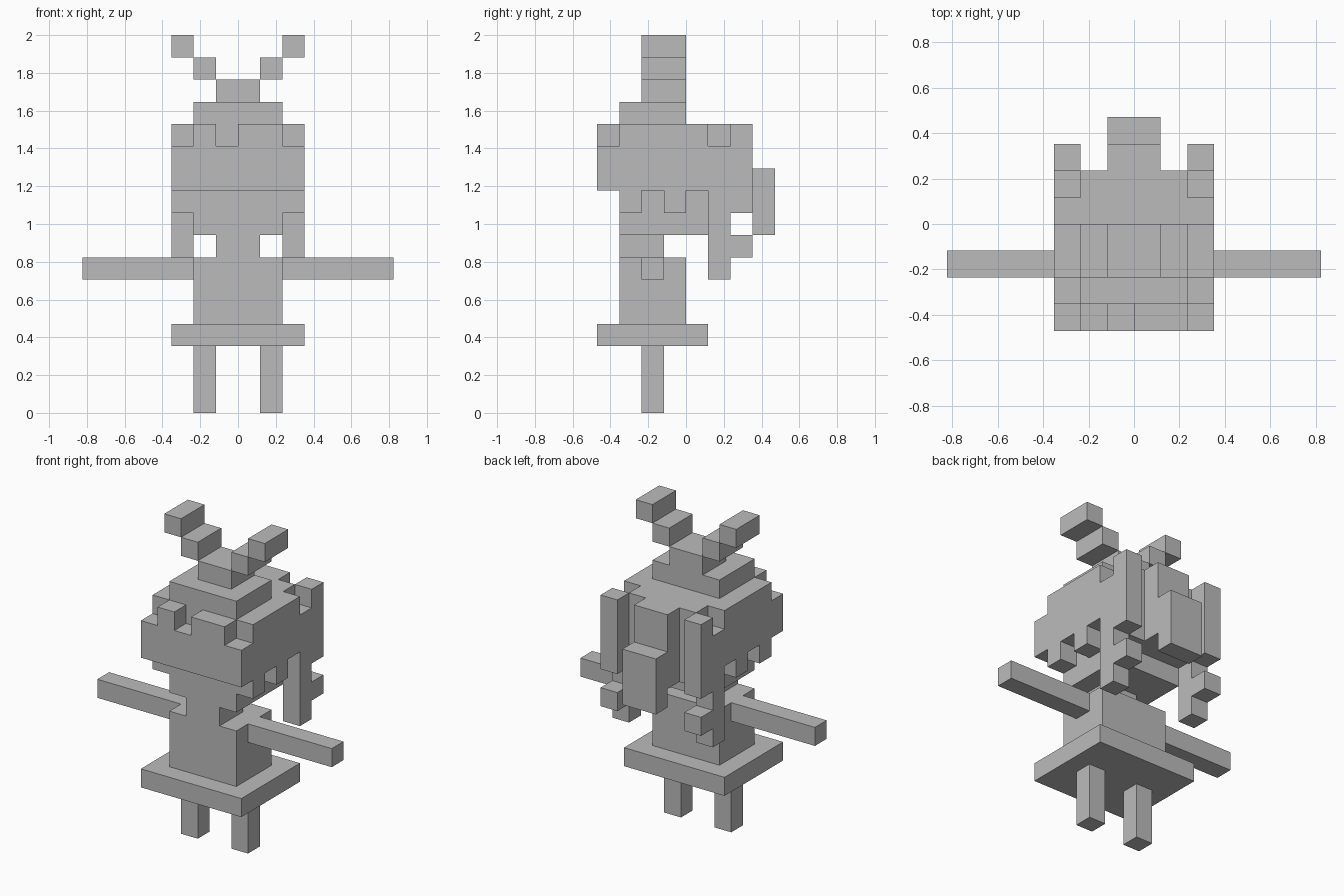
import bpy
import bmesh

cube = bpy.data.objects.get("Cube")
if cube:
    bpy.data.objects.remove(cube, do_unlink=True)

U = 2 / 17  # one block of the figure

grey = bpy.data.materials.new("plain grey")
grey.use_nodes = True
grey.diffuse_color = (0.5, 0.5, 0.5, 1)
grey.node_tree.nodes["Principled BSDF"].inputs["Base Color"].default_value = (0.5, 0.5, 0.5, 1)


def part(name, *blocks, mirror=False):
    """Make one object from blocks given as (x range, y range, z range) in units."""
    bm = bmesh.new()
    for ranges in blocks:
        corners = bmesh.ops.create_cube(bm, size=1)["verts"]
        for v in corners:
            v.co = [U * (lo + (hi - lo) * (c + 0.5)) for c, (lo, hi) in zip(v.co, ranges)]
    mesh = bpy.data.meshes.new(name)
    bm.to_mesh(mesh)
    bm.free()
    mesh.materials.append(grey)
    obj = bpy.data.objects.new(name, mesh)
    bpy.context.collection.objects.link(obj)
    if mirror:
        obj.modifiers.new("both sides", "MIRROR").use_mirror_merge = False
    return obj


# Lower body
part("legs", ((1, 2), (-2, -1), (0, 3)), mirror=True)
part("skirt", ((-3, 3), (-4, 1), (3, 4)))
part("torso", ((-2, 2), (-3, 0), (4, 7)))
part("arms", ((2, 7), (-2, -1), (6, 7)), mirror=True)
part("neck", ((-1, 1), (-3, -1), (7, 8)))

# Head and hair cap
part("face", ((-2, 2), (-3, 1), (8, 10)))
part("hair_cap", ((-3, 3), (-3, 1), (10, 13)))
part("back_hair", ((-2, 2), (1, 2), (9, 13)))

# Fringe with two raised tufts
part("fringe",
     ((-3, 3), (-4, -3), (10, 12)),
     ((-2, -1), (-4, -3), (12, 13)),
     ((0, 2), (-4, -3), (12, 13)))

# Hair at the sides: short teeth, long locks and rear pillars
part("side_teeth", *[((2, 3), (y, y + 1), (9, 10)) for y in (-3, -1)], mirror=True)
part("side_locks",
     ((2, 3), (1, 2), (6, 12)),
     ((2, 3), (2, 3), (7, 8)), mirror=True)
part("rear_pillars", ((2, 3), (2, 3), (9, 13)), mirror=True)

# Ponytail
part("ponytail",
     ((-1, 1), (2, 3), (9, 13)),
     ((-1, 1), (3, 4), (8, 11)))

# Crown and the stepped bow on top
part("crown", ((-2, 2), (-3, 0), (13, 14)))
part("bow_knot", ((-1, 1), (-2, 0), (14, 15)))
part("bow_ends", *[((i, i + 1), (-2, 0), (14 + i, 15 + i)) for i in (1, 2)], mirror=True)
